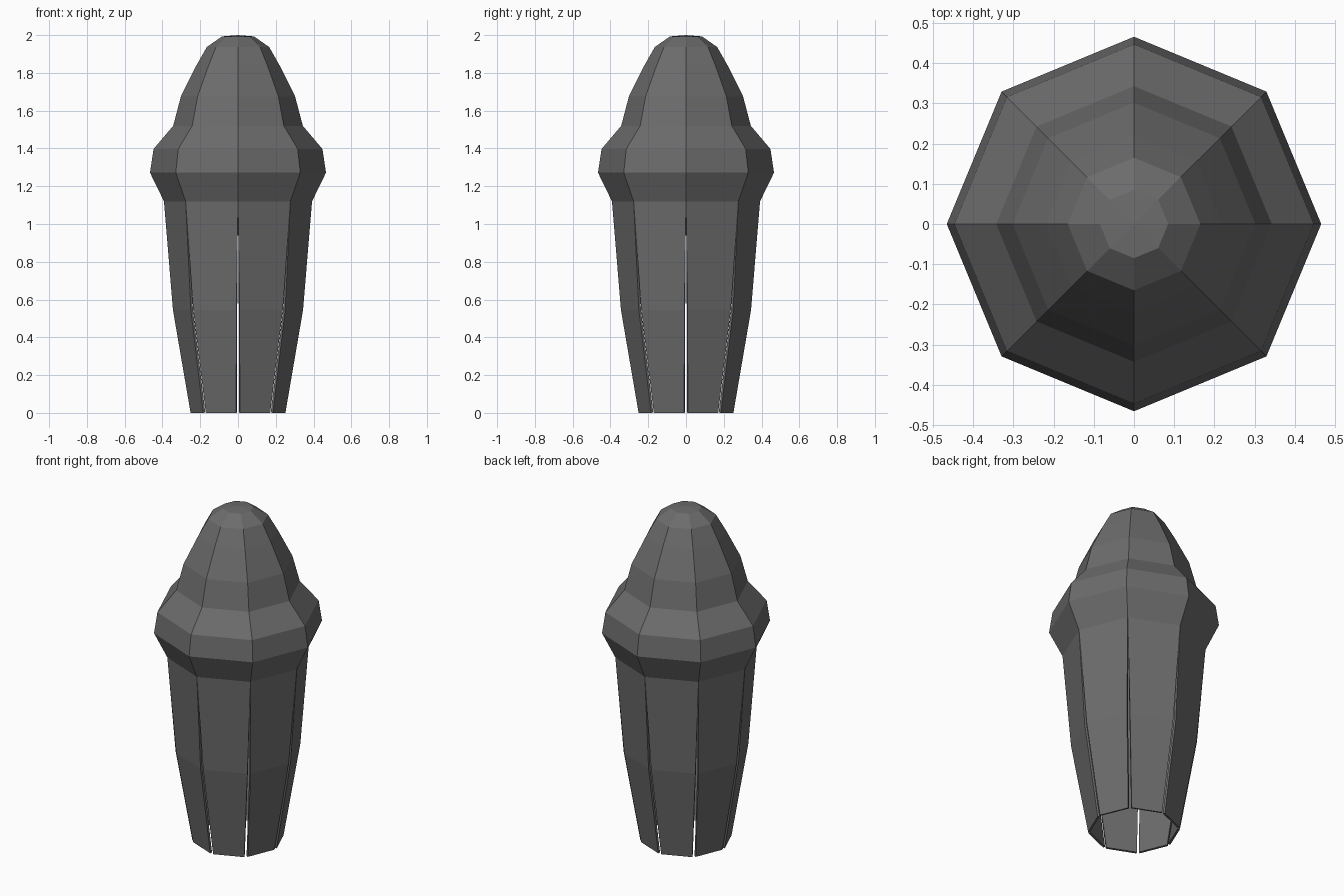
import bpy, bmesh, math
from mathutils import Vector

if "Cube" in bpy.data.objects:
    bpy.data.objects.remove(bpy.data.objects["Cube"])

SIDES = 8

# One flat colour for the fabric
fabric = bpy.data.materials.new("dark grey fabric")
fabric.diffuse_color = (0.15, 0.15, 0.15, 1)
fabric.use_nodes = True
fabric.node_tree.nodes["Principled BSDF"].inputs["Base Color"].default_value = fabric.diffuse_color

# Hood profile: (corner radius, height), top to bottom
HOOD = [(0.085, 1.993), (0.165, 1.937), (0.22, 1.84), (0.302, 1.676),
        (0.343, 1.52), (0.447, 1.397), (0.466, 1.272), (0.392, 1.12)]
# Hanging panels: (corner radius, height, half gap at the corner slit)
PANELS = [(0.348, 0.545, 0.0095), (0.255, 0.0, 0.0105)]


def corner(i, r, z):
    a = 2 * math.pi * i / SIDES
    return Vector((r * math.cos(a), r * math.sin(a), z))


bm = bmesh.new()

# Closed octagonal hood with a shallow cap
rings = [[bm.verts.new(corner(i, r, z)) for i in range(SIDES)] for r, z in HOOD]
apex = bm.verts.new((0, 0, 2.0))
for i in range(SIDES):
    j = (i + 1) % SIDES
    bm.faces.new((apex, rings[0][i], rings[0][j]))
    for up, low in zip(rings, rings[1:]):
        bm.faces.new((up[i], low[i], low[j], up[j]))

# Eight separate panels, slit along each corner
for i in range(SIDES):
    j = (i + 1) % SIDES
    a, b = rings[-1][i], rings[-1][j]
    for r, z, gap in PANELS:
        p, q = corner(i, r, z), corner(j, r, z)
        step = (q - p).normalized() * gap
        c, d = bm.verts.new(p + step), bm.verts.new(q - step)
        bm.faces.new((a, c, d, b))
        a, b = c, d

mesh = bpy.data.meshes.new("folded_cover")
bm.to_mesh(mesh)
bm.free()
mesh.materials.append(fabric)
cover = bpy.data.objects.new("folded_cover", mesh)
bpy.context.collection.objects.link(cover)

# Thin cloth thickness, inward
shell = cover.modifiers.new("thickness", 'SOLIDIFY')
shell.thickness = 0.012
shell.offset = -1
